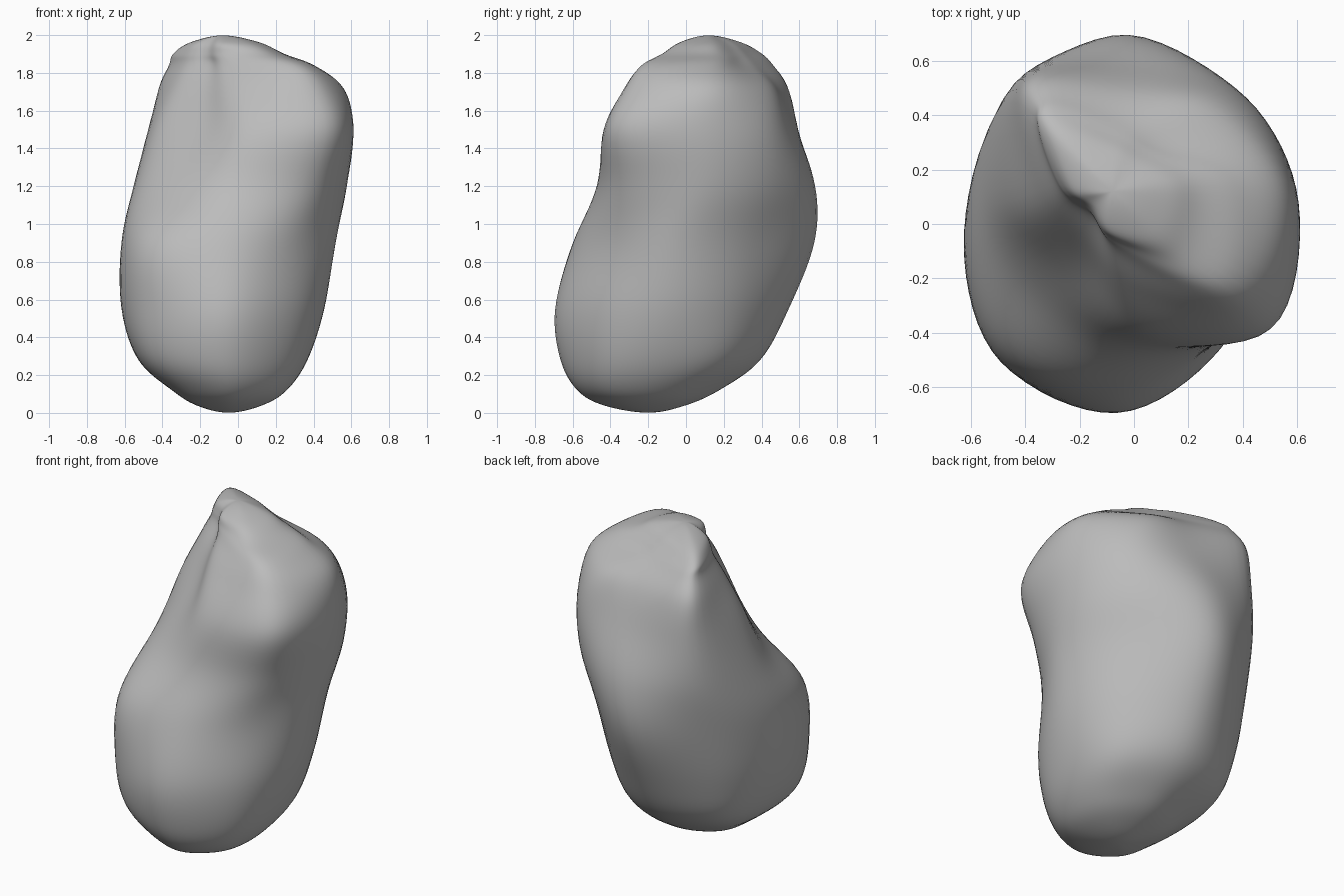
import bpy, bmesh, math
from mathutils import Vector

cube = bpy.data.objects.get("Cube")
if cube:
    bpy.data.objects.remove(cube, do_unlink=True)

# Horizontal sections in hundredths of a unit: height, centre x, centre y,
# then radii every eighth of a turn, anticlockwise from +x
SECTIONS = [
    (4, -5, -20, 18, 19, 20, 19, 17, 21, 24, 20),
    (12, -5, -20, 31, 34, 38, 35, 30, 35, 38, 34),
    (28, -6, -12, 43, 47, 52, 52, 47, 54, 55, 48),
    (55, -6, -8, 52, 54, 63, 59, 56, 61, 62, 54),
    (90, -4, -6, 56, 59, 75, 65, 58, 61, 54, 51),
    (120, 0, 6, 58, 57, 63, 64, 55, 48, 53, 61),
    (150, 4, 8, 57, 53, 50, 65, 49, 34, 48, 67),
    (172, 0, 12, 56, 43, 37, 57, 35, 24, 36, 61),
    (184, -4, 14, 43, 23, 24, 45, 25, 16, 26, 53),
    (190, -8, 14, 32, 18, 19, 37, 19, 12, 20, 37),
    (196, -9, 13, 21, 12, 13, 23, 13, 8, 15, 22),
]
BOTTOM, TOP = Vector((-5, -20, 0)), Vector((-8, 12, 200))
SIDES = 8
STEPS = 8


def section_ring(row):
    z, cx, cy, *radii = row
    return [Vector((cx + r * math.cos(math.tau * i / SIDES),
                    cy + r * math.sin(math.tau * i / SIDES), z))
            for i, r in enumerate(radii)]


def spline(a, b, c, d, t):
    """Smooth curve from b to c."""
    return b + 0.5 * t * (c - a + t * (2 * a - 5 * b + 4 * c - d
                                       + t * (3 * (b - c) + d - a)))


def smooth_ring(ring):
    n = len(ring)
    return [spline(ring[i - 1], ring[i], ring[(i + 1) % n], ring[(i + 2) % n], s / STEPS)
            for i in range(n) for s in range(STEPS)]


def opposite(ring):
    half = len(ring) // 2
    return ring[half:] + ring[:half]


# Rings round the stone, carried over both poles so the ends stay round
rings = [smooth_ring(section_ring(row)) for row in SECTIONS]
count = len(rings[0])
cage = ([opposite(rings[0]), [BOTTOM] * count] + rings
        + [[TOP] * count, opposite(rings[-1])])

# Skin between the rings
bm = bmesh.new()
loops = []
for k in range(1, len(cage) - 2):
    for s in range(STEPS):
        loops.append([bm.verts.new(spline(*p, s / STEPS) / 100)
                      for p in zip(*cage[k - 1:k + 3])])
loops.append([bm.verts.new(TOP / 100) for _ in range(count)])
for low, high in zip(loops, loops[1:]):
    for i in range(count):
        j = (i + 1) % count
        bm.faces.new((low[i], low[j], high[j], high[i]))
bmesh.ops.remove_doubles(bm, verts=bm.verts, dist=0.0001)

# Weathering: soften the marks left by the sections
for _ in range(5):
    bmesh.ops.smooth_vert(bm, verts=bm.verts, factor=0.5,
                          use_axis_x=True, use_axis_y=True, use_axis_z=True)
bmesh.ops.recalc_face_normals(bm, faces=bm.faces)

mesh = bpy.data.meshes.new("boulder")
bm.to_mesh(mesh)
bm.free()
boulder = bpy.data.objects.new("boulder", mesh)
bpy.context.collection.objects.link(boulder)

# Plain grey stone
stone = bpy.data.materials.new("stone_grey")
stone.use_nodes = True
stone.diffuse_color = (0.5, 0.5, 0.5, 1)
stone.node_tree.nodes["Principled BSDF"].inputs["Base Color"].default_value = stone.diffuse_color
mesh.materials.append(stone)

bpy.context.view_layer.objects.active = boulder
boulder.select_set(True)
bpy.ops.object.shade_smooth()
